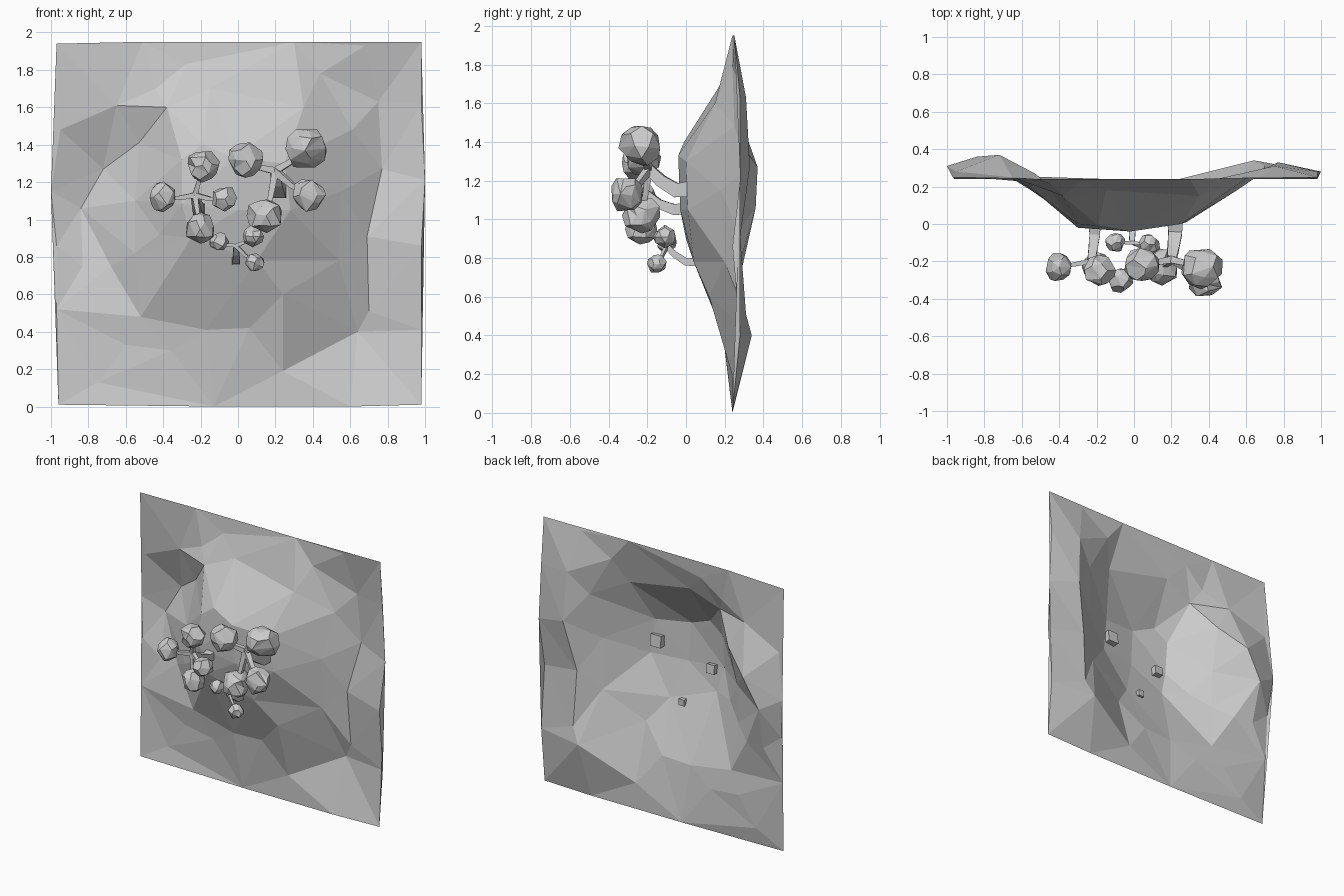
import bpy
import bmesh
import random
from mathutils import Vector
from mathutils.geometry import delaunay_2d_cdt

random.seed(4)

cube = bpy.data.objects.get("Cube")
if cube:
    bpy.data.objects.remove(cube, do_unlink=True)

# One plain stone colour for everything
STONE = (0.6, 0.6, 0.6, 1.0)
stone = bpy.data.materials.new("stone_grey")
stone.use_nodes = True
stone.diffuse_color = STONE
stone.node_tree.nodes["Principled BSDF"].inputs["Base Color"].default_value = STONE


def finish(bm, name):
    """Turn a bmesh into a flat shaded object with the stone material."""
    mesh = bpy.data.meshes.new(name)
    bm.to_mesh(mesh)
    bm.free()
    mesh.materials.append(stone)
    obj = bpy.data.objects.new(name, mesh)
    bpy.context.scene.collection.objects.link(obj)
    return obj


def cliff(name, crease, contours):
    """Triangulate points (x, height, depth, in hundredths), keeping the crease as edges."""
    points = [Vector(p) / 100 for line in [crease] + contours for p in line]
    flat = [p.to_2d() for p in points]
    kept = [(i, i + 1) for i in range(len(crease) - 1)]
    _, _, faces, origin, _, _ = delaunay_2d_cdt(flat, kept, [], 0, 0.0001)
    bm = bmesh.new()
    verts = []
    for sources in origin:
        p = points[sources[0]]
        verts.append(bm.verts.new((p.x, p.z, p.y)))
    for face in faces:
        bm.faces.new([verts[i] for i in face])
    return finish(bm, name)


def limb(bm, path, start_width, end_width):
    """Sweep a tapering square section along a path."""
    path = [Vector(p) for p in path]
    last = len(path) - 1
    rings = []
    for i, point in enumerate(path):
        tangent = (path[min(i + 1, last)] - path[max(i - 1, 0)]).normalized()
        helper = Vector((0, 0, 1)) if abs(tangent.z) < 0.9 else Vector((0, 1, 0))
        side = tangent.cross(helper).normalized()
        up = side.cross(tangent)
        half = (start_width + (end_width - start_width) * i / last) / 2
        rings.append([bm.verts.new(point + half * (a * side + b * up))
                      for a, b in ((-1, -1), (1, -1), (1, 1), (-1, 1))])
    for low, high in zip(rings, rings[1:]):
        for k in range(4):
            n = (k + 1) % 4
            bm.faces.new((low[k], low[n], high[n], high[k]))
    bm.faces.new(rings[0][::-1])
    bm.faces.new(rings[-1])


def foliage(name, centre, radius):
    """Faceted irregular clump of leaves."""
    bm = bmesh.new()
    bmesh.ops.create_icosphere(bm, subdivisions=2, radius=radius)
    for v in bm.verts:
        v.co *= random.uniform(0.84, 1.13)
        v.co += Vector(centre)
    obj = finish(bm, name)
    obj.modifiers.new("facets", "DECIMATE").ratio = 0.6
    return obj


def tree(name, trunk, width, clumps):
    """Trunk growing out of the cliff, with a branch to each leaf clump."""
    bm = bmesh.new()
    limb(bm, trunk, width, width * 0.6)
    tip = Vector(trunk[-1])
    for centre, _ in clumps:
        end = Vector(centre)
        bend = tip.lerp(end, 0.5) - Vector((0, 0, width * 0.15))
        limb(bm, [tip, bend, end], width * 0.45, width * 0.25)
    bmesh.ops.recalc_face_normals(bm, faces=bm.faces)
    finish(bm, name + "_trunk")
    for i, (centre, radius) in enumerate(clumps):
        foliage(f"{name}_foliage_{i + 1}", centre, radius)


# Sharp crease running from the top edge down onto the bulge
crease = [(-51, 195, 24), (-44, 170, 21), (-38, 160, 15), (-19, 140, -1), (-2, 133, -4)]

# Cliff contours, from the outer rim to the bulging plateau
rim = [(-97, 194, 25), (30, 195, 24),
       (68, 193, 25), (98, 195, 25), (98, 162, 28), (100, 121, 28),
       (98, 86, 24), (98, 41, 28), (98, 1, 24), (60, 0, 24),
       (-13, 0, 24), (-96, 1, 24), (-97, 52, 26), (-97, 86, 28),
       (-100, 115, 31), (-95, 148, 28)]
valley = [(-65, 161, 25), (-53, 141, 27), (-72, 127, 37),
          (-84, 106, 36), (-83, 75, 29), (-68, 75, 27), (-60, 33, 25),
          (-75, 13, 26), (-36, 30, 23), (24, 19, 24), (64, 40, 34),
          (70, 51, 31), (69, 91, 28), (77, 127, 33), (61, 148, 25),
          (75, 163, 31)]
slope = [(-28, 183, 23), (-15, 170, 18),
         (35, 160, 15), (44, 178, 24), (55, 115, 18), (54, 78, 20),
         (24, 60, 12), (6, 42, 19), (-17, 41, 19), (-52, 48, 22),
         (-55, 82, 18), (-42, 92, 9), (-55, 110, 19)]
plateau = [(-30, 132, 0), (25, 130, 0), (28, 105, 1), (10, 78, 4),
           (-25, 90, 0), (-30, 108, -2), (0, 105, -3)]
cliff("cliff_face", crease, [rim, valley, slope, plateau])

# Large tree on the left side
tree("left_tree",
     [(0.22, 0.04, 1.16), (0.22, -0.05, 1.15), (0.21, -0.13, 1.2), (0.2, -0.19, 1.26)],
     0.085,
     [((0.36, -0.23, 1.38), 0.11), ((0.38, -0.31, 1.13), 0.088),
      ((0.15, -0.23, 1.02), 0.097), ((0.04, -0.22, 1.32), 0.09)])

# Medium tree on the right side
tree("right_tree",
     [(-0.21, 0.02, 1.06), (-0.21, -0.06, 1.05), (-0.22, -0.14, 1.08), (-0.23, -0.2, 1.13)],
     0.065,
     [((-0.19, -0.25, 1.29), 0.083), ((-0.4, -0.23, 1.12), 0.076),
      ((-0.07, -0.3, 1.11), 0.067), ((-0.2, -0.23, 0.95), 0.079)])

# Small tree low in the middle
tree("lower_tree",
     [(-0.01, 0.07, 0.78), (-0.01, 0.0, 0.78), (-0.01, -0.06, 0.82), (-0.01, -0.1, 0.86)],
     0.045,
     [((-0.1, -0.1, 0.88), 0.05), ((0.08, -0.11, 0.91), 0.055),
      ((0.09, -0.15, 0.77), 0.049)])
